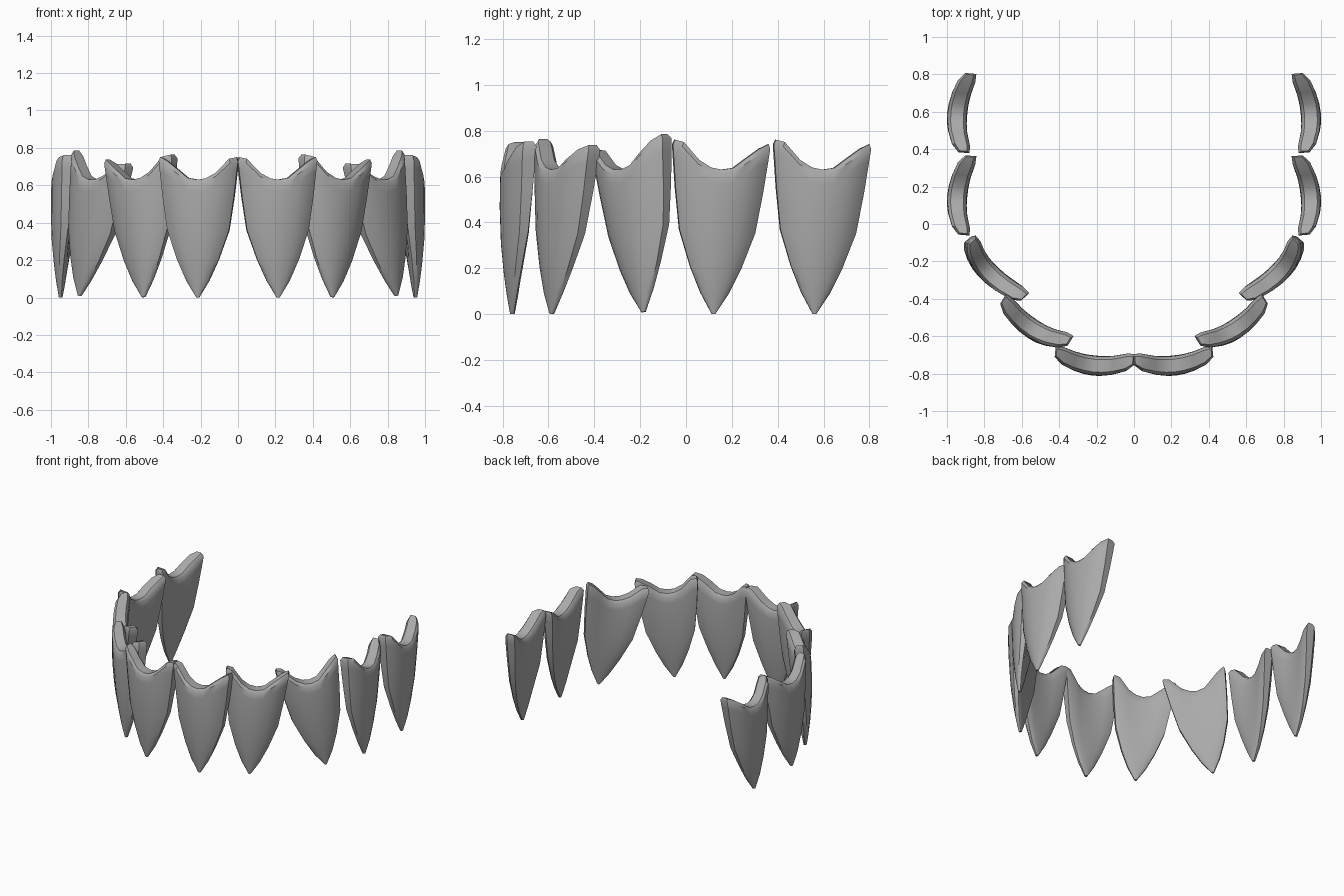
import bpy
import bmesh
from math import radians
from mathutils import Matrix, Vector

if "Cube" in bpy.data.objects:
    bpy.data.objects.remove(bpy.data.objects["Cube"])

mat = bpy.data.materials.new("tooth grey")
mat.use_nodes = True
GREY = (0.4, 0.4, 0.4, 1)
mat.diffuse_color = GREY
mat.node_tree.nodes["Principled BSDF"].inputs["Base Color"].default_value = GREY

HALF = 0.215      # half width at the crown
BEND = 0.055      # how far the ends curl inward
PIVOT = 0.68      # height about which a tooth leans

# Crown edge: position across the tooth, height
CROWN = [(-1, 0.75), (-0.82, 0.742), (-0.48, 0.667), (-0.22, 0.637), (0, 0.63),
         (0.25, 0.64), (0.52, 0.685), (0.8, 0.73), (1, 0.752)]
# Sections from tip to crown: height share, half width, half thickness, end thickness share
SECTIONS = [(0, 0.008, 0.010, 0.7), (0.12, 0.062, 0.023, 0.6), (0.27, 0.112, 0.036, 0.55),
            (0.48, 0.166, 0.049, 0.6), (0.72, 0.192, 0.054, 0.7), (0.9, 0.207, 0.053, 0.85),
            (0.972, 0.213, 0.050, 0.92), (1, 0.205, 0.034, 0.9)]


def tooth_mesh():
    """Pointed, curled blade with a two-horned crown."""
    bm = bmesh.new()
    rings = []
    for share, half, thick, end in SECTIONS:
        front, back = [], []
        for t, top in CROWN:
            u = t * half
            mid = -BEND * (u / HALF) ** 2
            w = thick * (1 - (1 - end) * t * t)
            if abs(t) == 1:
                w *= 0.65          # chamfered ends
            front.append(bm.verts.new((u, -mid - w, share * top)))
            back.append(bm.verts.new((u, -mid + w, share * top)))
        rings.append(front + back[::-1])
    n = len(rings[0])
    for low, high in zip(rings, rings[1:]):
        for i in range(n):
            j = (i + 1) % n
            bm.faces.new((low[i], low[j], high[j], high[i]))
    # Close the tip and the crown
    for ring in (rings[0], rings[-1]):
        for i in range(n // 2 - 1):
            bm.faces.new((ring[i], ring[i + 1], ring[n - 2 - i], ring[n - 1 - i]))
    bmesh.ops.recalc_face_normals(bm, faces=bm.faces)
    return bm


def add_tooth(name, x, y, turn, lean, mirror):
    bm = tooth_mesh()
    place = (Matrix.Translation(Vector((x, y, PIVOT)))
             @ Matrix.Rotation(radians(turn), 4, "Z")
             @ Matrix.Rotation(radians(-lean), 4, "Y")
             @ Matrix.Translation(Vector((0, 0, -PIVOT))))
    bm.transform(place)
    if mirror:
        bm.transform(Matrix.Scale(-1, 4, Vector((1, 0, 0))))
        bmesh.ops.reverse_faces(bm, faces=bm.faces)
    mesh = bpy.data.meshes.new(name)
    bm.to_mesh(mesh)
    bm.free()
    mesh.materials.append(mat)
    obj = bpy.data.objects.new(name, mesh)
    bpy.context.collection.objects.link(obj)
    bpy.ops.object.select_all(action="DESELECT")
    obj.select_set(True)
    bpy.context.view_layer.objects.active = obj
    bpy.ops.object.shade_smooth_by_angle(angle=radians(40))


# Left half of the row from the middle to the back: x, y, turn, lean
TEETH = {
    "central_tooth": (0.215, -0.757, 6, 0),
    "lateral_tooth": (0.545, -0.56, 32, -4),
    "corner_tooth": (0.77, -0.267, 47, 9.5),
    "side_tooth": (0.945, 0.155, 95, -3),
    "rear_tooth": (0.945, 0.595, 95, -3),
}
for tooth, spot in TEETH.items():
    add_tooth("left_" + tooth, *spot, False)
    add_tooth("right_" + tooth, *spot, True)
